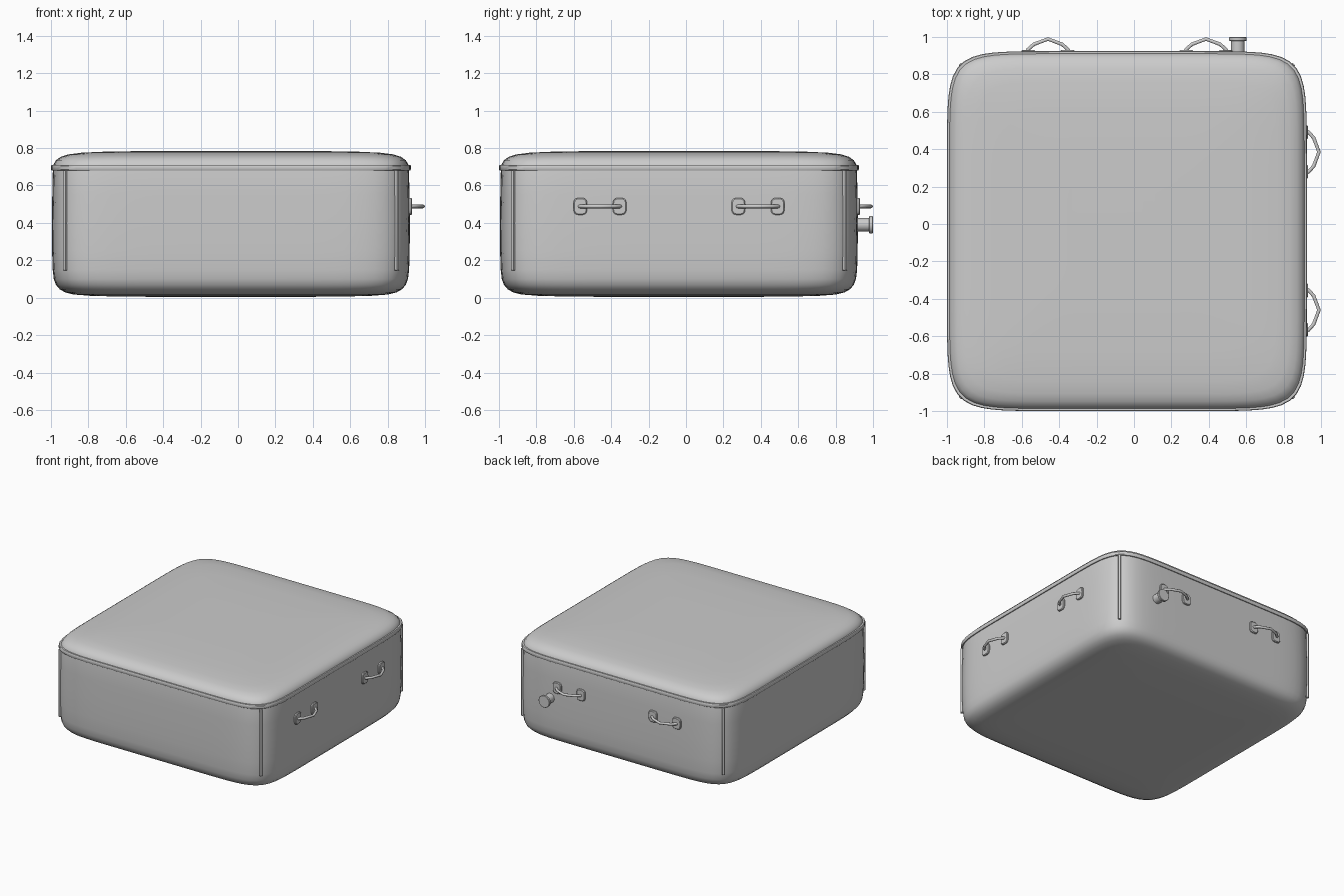
import bpy, bmesh
from math import cos, sin, pi, radians
from mathutils import Matrix, Vector

if "Cube" in bpy.data.objects:
    bpy.data.objects.remove(bpy.data.objects["Cube"])

C = -0.038      # body centre in x and y
WALL = 0.916    # outer face of the right and back walls


def ring(bm, ax, ay, z, n, seg):
    """One superellipse outline."""
    verts = []
    for i in range(seg):
        t = 2 * pi * (i + 0.5) / seg
        r = (abs(cos(t)) ** n + abs(sin(t)) ** n) ** (-1 / n)
        verts.append(bm.verts.new((ax * r * cos(t), ay * r * sin(t), z)))
    return verts


def loft(name, rings, matrix, n=2, seg=32, closed=False):
    """Skin a list of (half_x, half_y, z) outlines, capped or closed in a loop."""
    bm = bmesh.new()
    loops = [ring(bm, ax, ay, z, n, seg) for ax, ay, z in rings]
    pairs = list(zip(loops, loops[1:]))
    if closed:
        pairs.append((loops[-1], loops[0]))
    else:
        bm.faces.new(loops[0][::-1])
        bm.faces.new(loops[-1])
    for a, b in pairs:
        for i in range(seg):
            j = (i + 1) % seg
            bm.faces.new((a[i], a[j], b[j], b[i]))
    bmesh.ops.recalc_face_normals(bm, faces=bm.faces)
    mesh = bpy.data.meshes.new(name)
    bm.to_mesh(mesh)
    bm.free()
    obj = bpy.data.objects.new(name, mesh)
    bpy.context.collection.objects.link(obj)
    obj.matrix_world = matrix
    smooth(obj)
    return obj


def smooth(obj, angle=35):
    bpy.ops.object.select_all(action='DESELECT')
    obj.select_set(True)
    bpy.context.view_layer.objects.active = obj
    bpy.ops.object.shade_smooth_by_angle(angle=radians(angle))


def frame(origin, x, y, z):
    """Matrix with the given axes as columns."""
    m = Matrix((x, y, z)).transposed().to_4x4()
    m.translation = Vector(origin)
    return m


centre = Matrix.Translation((C, C, 0))

# Soft body: flat base, rounded lower edge, nearly straight walls, domed top
profile = [(0.3, 0.004), (0.6, 0.006), (0.75, 0.010), (0.84, 0.017), (0.885, 0.028),
           (0.915, 0.045), (0.935, 0.068), (0.947, 0.10), (0.953, 0.15), (0.956, 0.25),
           (0.957, 0.40), (0.955, 0.55), (0.952, 0.69), (0.948, 0.713), (0.935, 0.735),
           (0.91, 0.753), (0.87, 0.766), (0.80, 0.775), (0.65, 0.782), (0.3, 0.785)]
loft("soft_body", [(h, h, z) for h, z in profile], centre, n=9, seg=160)

# Piping band around the top edge
band = [(0.942, 0.68), (0.959, 0.68), (0.962, 0.685), (0.962, 0.705),
        (0.959, 0.71), (0.942, 0.71)]
loft("top_piping", [(h, h, z) for h, z in band], centre, n=9, seg=160, closed=True)

# Vertical seam strips on the four corners
for sx in (-1, 1):
    for sy in (-1, 1):
        bpy.ops.mesh.primitive_cube_add(size=1, location=(C + sx * 0.887, C + sy * 0.887, 0.413),
                                        rotation=(0, 0, sx * sy * pi / 4))
        strip = bpy.context.object
        strip.name = "corner_seam"
        strip.scale = (0.018, 0.020, 0.536)
        bpy.ops.object.transform_apply(location=False, rotation=False, scale=True)
        bev = strip.modifiers.new("round", 'BEVEL')
        bev.width = 0.004
        bev.segments = 2
        smooth(strip)


# Carry handle: two pads and a bent bar, local z pointing away from the wall
def handle(matrix):
    for s in (-1, 1):
        pad = [(0.037, 0.045, -0.02), (0.037, 0.045, 0.010), (0.032, 0.040, 0.015)]
        loft("handle_pad", pad, matrix @ Matrix.Translation((s * 0.105, 0, 0)), n=3.5)
    curve = bpy.data.curves.new("handle_bar", 'CURVE')
    curve.dimensions = '3D'
    curve.bevel_depth = 0.010
    curve.bevel_resolution = 3
    curve.use_fill_caps = True
    path = [(-0.112, 0.0), (-0.106, 0.018), (-0.075, 0.045), (0, 0.073),
            (0.075, 0.045), (0.106, 0.018), (0.112, 0.0)]
    spline = curve.splines.new('POLY')
    spline.points.add(len(path) - 1)
    for p, (x, z) in zip(spline.points, path):
        p.co = (x, 0, z, 1)
    bar = bpy.data.objects.new("handle_bar", curve)
    bpy.context.collection.objects.link(bar)
    bar.matrix_world = matrix


# Two handles on the right wall, two on the back wall
for p in (-0.46, 0.385):
    handle(frame((WALL, p, 0.488), (0, 1, 0), (0, 0, 1), (1, 0, 0)))
    handle(frame((p, WALL, 0.488), (-1, 0, 0), (0, 0, 1), (0, 1, 0)))

# Valve on the back wall: stem and wider cap
valve = [(0.036, -0.02), (0.036, 0.062), (0.047, 0.064), (0.048, 0.080), (0.045, 0.083)]
loft("valve", [(r, r, z) for r, z in valve],
     frame((0.555, WALL, 0.39), (-1, 0, 0), (0, 0, 1), (0, 1, 0)))
